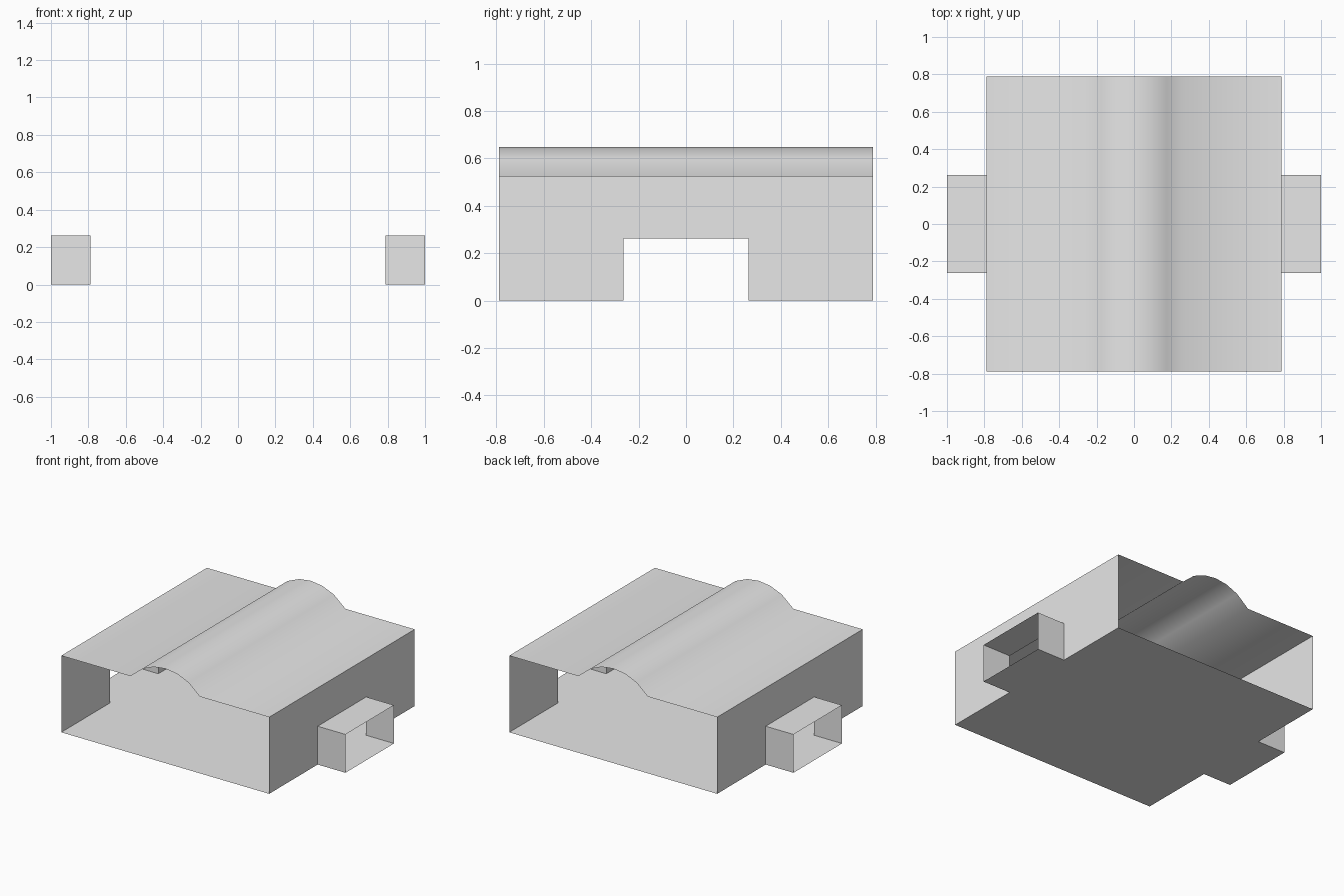
import bpy
import bmesh
import math

cube = bpy.data.objects.get("Cube")
if cube:
    bpy.data.objects.remove(cube, do_unlink=True)

HALF = 0.789       # half width and half depth of the main shell
WALL = 0.526       # wall height
PORT = 0.263       # half width and height of the side ports
RISE = 0.122       # height of the roof ridge above the walls
STEPS = 6          # facets across the ridge

gray = bpy.data.materials.new("light gray")
gray.use_nodes = True
gray.diffuse_color = (0.8, 0.8, 0.8, 1)
gray.node_tree.nodes["Principled BSDF"].inputs["Base Color"].default_value = (0.8, 0.8, 0.8, 1)


def sheet(name, outline, sweep=None):
    """Flat panel from a closed outline, or an open profile swept along a vector."""
    bm = bmesh.new()
    verts = [bm.verts.new(p) for p in outline]
    if sweep is None:
        bm.faces.new(verts)
    else:
        edges = [bm.edges.new(pair) for pair in zip(verts, verts[1:])]
        moved = bmesh.ops.extrude_edge_only(bm, edges=edges)["geom"]
        bmesh.ops.translate(bm, vec=sweep,
                            verts=[g for g in moved if isinstance(g, bmesh.types.BMVert)])
        bmesh.ops.recalc_face_normals(bm, faces=bm.faces)
    bm.normal_update()
    # outward means away from the middle of the shell
    faces = list(bm.faces)
    out = sum(f.normal.dot(f.calc_center_median() - CENTER) * f.calc_area() for f in faces)
    if out < 0:
        bmesh.ops.reverse_faces(bm, faces=faces)
    mesh = bpy.data.meshes.new(name)
    bm.to_mesh(mesh)
    bm.free()
    mesh.materials.append(gray)
    obj = bpy.data.objects.new(name, mesh)
    bpy.context.collection.objects.link(obj)
    return obj


from mathutils import Vector
CENTER = Vector((0, 0, 0.13))

# Roof: flat sheet with a shallow circular ridge running front to back
radius = (PORT ** 2 + RISE ** 2) / (2 * RISE)
ridge = []
for i in range(STEPS + 1):
    x = PORT * (2 * i / STEPS - 1)
    ridge.append((x, -HALF, WALL + RISE - radius + math.sqrt(radius ** 2 - x ** 2)))
roof = sheet("roof", [(-HALF, -HALF, WALL)] + ridge + [(HALF, -HALF, WALL)],
             (0, 2 * HALF, 0))
bpy.ops.object.select_all(action="DESELECT")
roof.select_set(True)
bpy.context.view_layer.objects.active = roof
bpy.ops.object.shade_smooth_by_angle(angle=math.radians(60))

# Floor: square plate
sheet("floor", [(-HALF, -HALF, 0), (HALF, -HALF, 0), (HALF, HALF, 0), (-HALF, HALF, 0)])

# Side walls with a port opening, and the open-ended port sleeve outside each
for side, s in (("left", 1), ("right", -1)):
    x = s * HALF
    wall = [(-HALF, 0), (-PORT, 0), (-PORT, PORT), (PORT, PORT),
            (PORT, 0), (HALF, 0), (HALF, WALL), (-HALF, WALL)]
    sheet(side + "_wall", [(x, y, z) for y, z in wall])
    sleeve = [(-PORT, 0), (-PORT, PORT), (PORT, PORT), (PORT, 0), (-PORT, 0)]
    sheet(side + "_port_sleeve", [(x, y, z) for y, z in sleeve], (s * (1 - HALF), 0, 0))
